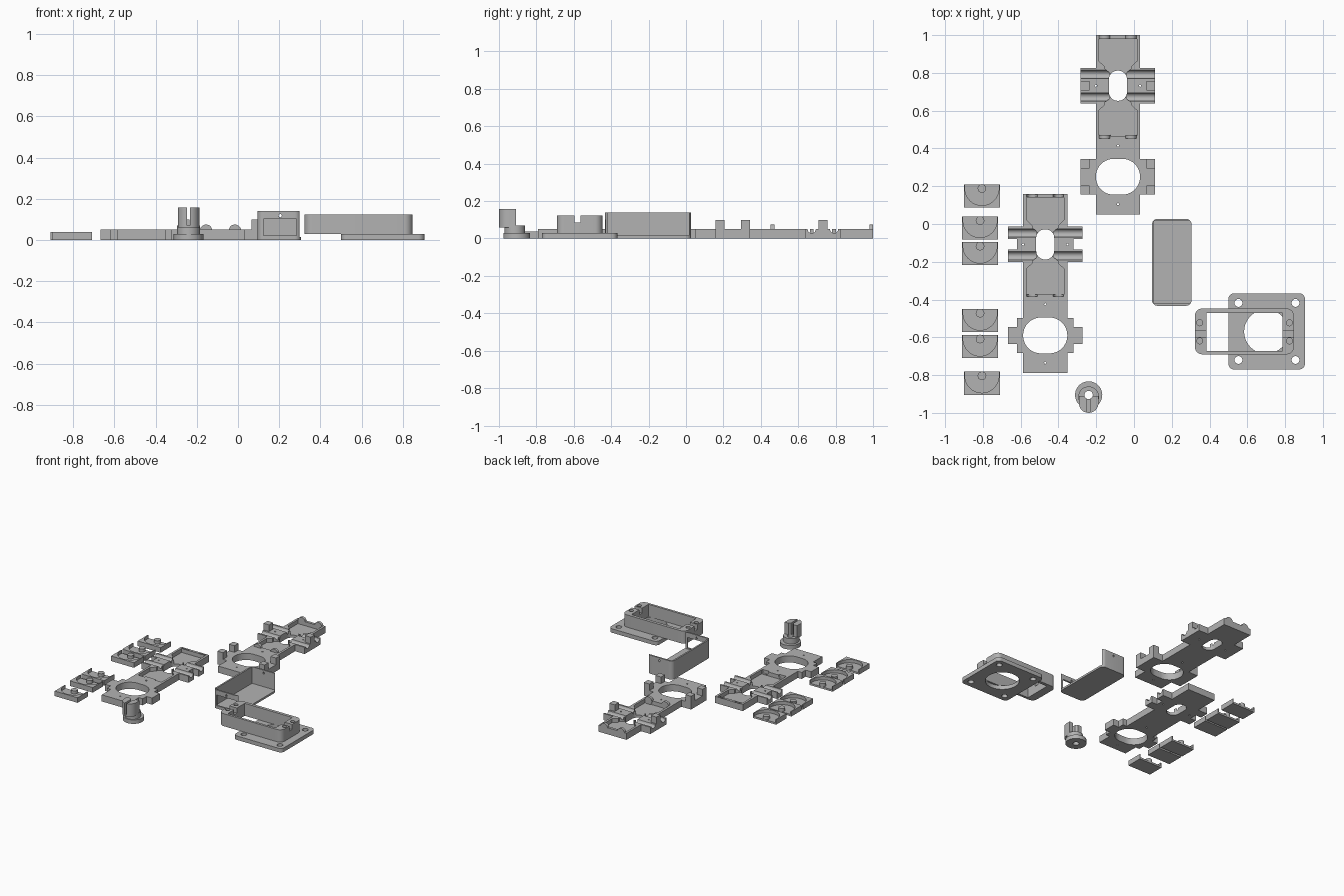
import bpy, bmesh
from math import cos, sin, pi, radians

if "Cube" in bpy.data.objects:
    bpy.data.objects.remove(bpy.data.objects["Cube"])

grey = bpy.data.materials.new("plain grey")
grey.use_nodes = True
grey.diffuse_color = (0.45, 0.45, 0.45, 1)
grey.node_tree.nodes["Principled BSDF"].inputs["Base Color"].default_value = (0.45, 0.45, 0.45, 1)


def rounded(x, y, hx, hy, r=0.0, n=8):
    """Outline of a rectangle with corner radius r (a disc when hx = hy = r)."""
    if r == 0:
        return [(x - hx, y - hy), (x + hx, y - hy), (x + hx, y + hy), (x - hx, y + hy)]
    pts = []
    for k, (sx, sy) in enumerate([(1, 1), (-1, 1), (-1, -1), (1, -1)]):
        for i in range(n + 1):
            a = (k + i / n) * pi / 2
            p = (x + sx * (hx - r) + r * cos(a), y + sy * (hy - r) + r * sin(a))
            if not pts or abs(p[0] - pts[-1][0]) + abs(p[1] - pts[-1][1]) > 1e-5:
                pts.append(p)
    if abs(pts[0][0] - pts[-1][0]) + abs(pts[0][1] - pts[-1][1]) < 1e-5:
        pts.pop()
    return pts


def disc(x, y, r, n=8):
    return rounded(x, y, r, r, r, n)


def span(x0, x1, y0, y1, r=0.0):
    return rounded((x0 + x1) / 2, (y0 + y1) / 2, (x1 - x0) / 2, (y1 - y0) / 2, r)


def prism(name, outline, lo, hi, axis="z"):
    """Extrude an outline from lo to hi along an axis."""
    place = {"z": lambda u, v, w: (u, v, w),
             "x": lambda u, v, w: (w, u, v),
             "y": lambda u, v, w: (u, w, v)}[axis]
    bm = bmesh.new()
    rings = [[bm.verts.new(place(u, v, w)) for u, v in outline] for w in (lo, hi)]
    bm.faces.new(rings[0])
    bm.faces.new(rings[1])
    for i in range(len(outline)):
        j = (i + 1) % len(outline)
        bm.faces.new((rings[0][i], rings[0][j], rings[1][j], rings[1][i]))
    bmesh.ops.recalc_face_normals(bm, faces=bm.faces)
    mesh = bpy.data.meshes.new(name)
    bm.to_mesh(mesh)
    bm.free()
    mesh.materials.append(grey)
    obj = bpy.data.objects.new(name, mesh)
    bpy.context.collection.objects.link(obj)
    return obj


def combine(obj, tools, operation):
    """Apply a list of prism descriptions to obj, then drop the helpers."""
    helpers = []
    for t in tools:
        h = prism("helper", *t)
        h.hide_render = True
        m = obj.modifiers.new("shape", "BOOLEAN")
        m.operation, m.object, m.solver = operation, h, "EXACT"
        helpers.append(h)
    graph = bpy.context.evaluated_depsgraph_get()
    mesh = bpy.data.meshes.new_from_object(obj.evaluated_get(graph))
    obj.modifiers.clear()
    obj.data = mesh
    for h in helpers:
        bpy.data.objects.remove(h)


def add(obj, *tools):
    combine(obj, tools, "UNION")


def cut(obj, *tools):
    combine(obj, tools, "DIFFERENCE")


def finish(obj):
    bpy.ops.object.select_all(action="DESELECT")
    obj.select_set(True)
    bpy.context.view_layer.objects.active = obj
    bpy.ops.object.shade_smooth_by_angle(angle=radians(30))


T = 0.05  # plate thickness


def mounting_plate(name, x, y, male):
    """Long plate with a large hole, a grooved clamp and two trays; x, y is its front middle."""
    ring, clamp, back, w, wing = y + 0.2, y + 0.682, y + 0.95, 0.117, 0.197
    plate = prism(name, span(x - w, x + w, y, back), 0, T)
    if male:
        add(plate, (rounded(x, ring, wing, 0.093), 0, T), (rounded(x, clamp, wing, 0.095), 0, T))
    else:
        add(plate, (rounded(x, ring, 0.15, 0.092), 0, T), (rounded(x, ring, wing, 0.046), 0, T))
        add(plate, (rounded(x, clamp, wing, 0.094), 0, T))
        cut(plate, *[(rounded(x + s * 0.18, clamp, 0.03, 0.028), -1, 1) for s in (-1, 1)])

    # trays narrowing toward the clamp
    def tray(far, near, d):
        half = [(0.1, far), (0.1, near - d * 0.03), (0.068, near), (0.068, near + d * 0.012),
                (0.04, near + d * 0.035)]
        return [(x + a, b) for a, b in half] + [(x - a, b) for a, b in reversed(half)]

    cut(plate, (tray(back - 0.02, clamp + 0.1, -1), 0.02, 1), (tray(clamp - 0.265, clamp - 0.1, 1), 0.02, 1))

    # clamp grooves on both wings
    for s in (-1, 1):
        ends = sorted((x + s * 0.045, x + s * 0.3))
        cut(plate, *[(disc(clamp + e * 0.06, T, 0.022, 4), *ends, "x") for e in (-1, 1)])

    # through holes
    cut(plate, (rounded(x, ring, w, 0.095, 0.094, 10), -1, 1),
        (rounded(x, clamp, 0.048, 0.08, 0.047), -1, 1))
    pins = [(x, ring + 0.165), (x, ring - 0.145), (x - w, clamp), (x + w, clamp)]
    cut(plate, *[(disc(a, b, 0.006, 2), -1, 1) for a, b in pins])

    # interlocking tabs or the sockets that take them
    tabs = [(x + s * 0.07, b) for s in (-1, 1) for b in (clamp - 0.27, back - 0.01)]
    if male:
        add(plate, *[(disc(a, T - 0.005, 0.03, 5), b - 0.01, b + 0.01, "y") for a, b in tabs])
        posts = [(s * 0.174, b) for s in (-1, 1) for b in (ring - 0.069, ring + 0.069, clamp)]
        add(plate, *[(rounded(x + a, b, 0.023, 0.024), 0.01, 0.1) for a, b in posts])
    else:
        cut(plate, *[(disc(a, T, 0.028, 5), b - 0.007, b + 0.007, "y") for a, b in tabs])
    finish(plate)


mounting_plate("rear_mounting_plate", -0.085, 0.05, True)
mounting_plate("side_mounting_plate", -0.47, -0.79, False)


def bearing_block(name, x, back):
    """Small block with a half round pocket and a central boss."""
    block = prism(name, span(x - 0.096, x + 0.096, back - 0.122, back), 0, 0.038)
    hub = back - 0.022
    cut(block, (disc(x, hub, 0.09, 8), 0.014, 1),
        (span(x - 0.0895, x + 0.0895, hub, back + 0.05), 0.014, 1))
    add(block, (disc(x, hub, 0.023, 4), 0.005, 0.037))
    finish(block)


blocks = [(-0.805, 0.21), (-0.815, 0.04), (-0.815, -0.095),
          (-0.815, -0.45), (-0.815, -0.587), (-0.805, -0.782)]
for i, (bx, by) in enumerate(blocks):
    bearing_block("bearing_block_%d" % (i + 1), bx, by)

# open-sided cover with a window in its front end
cover = prism("open_cover", span(0.095, 0.305, -0.433, 0.027, 0.03), 0, 0.14)
cut(cover, (span(0.107, 0.4, -0.421, 0.015), 0.015, 1))
cut(cover, (span(0.123, 0.284, 0.022, 0.102), -0.5, -0.4, "y"),
    (disc(0.205, 0.118, 0.008, 2), -0.5, 0.1, "y"))
finish(cover)

# flanged housing
housing = prism("flanged_housing", span(0.50, 0.905, -0.77, -0.367, 0.03), 0, 0.03)
cut(housing, (disc(0.70, -0.57, 0.117, 10), -1, 1))
cut(housing, *[(disc(a, b, 0.021, 4), -1, 1) for a in (0.553, 0.855) for b in (-0.418, -0.72)])
finish(housing)

frame = prism("housing_frame", span(0.322, 0.847, -0.69, -0.447, 0.04), 0.029, 0.123)
cut(frame, (span(0.385, 0.785, -0.672, -0.47), -1, 1))
cut(frame, (span(0.2, 1, -0.597, -0.563), 0.085, 1))
cut(frame, *[(disc(a, b, 0.016, 4), 0.06, 1) for a in (0.348, 0.823) for b in (-0.523, -0.619)])
finish(frame)

# slotted knob
kx, ky = -0.24, -0.905
knob = prism("slotted_knob", disc(kx, ky, 0.072, 10), 0, 0.03)
add(knob, (disc(kx, ky - 0.01, 0.055, 8), 0.01, 0.07))
add(knob, (disc(kx, ky - 0.043, 0.052, 8), 0.06, 0.158),
    (span(kx - 0.052, kx + 0.052, ky - 0.043, ky - 0.005), 0.06, 0.158))
cut(knob, (span(kx - 0.1, kx + 0.1, ky - 0.005, ky + 0.2), 0.07, 1))
cut(knob, (disc(kx, ky, 0.022, 6), -1, 1),
    (span(kx - 0.008, kx + 0.008, ky - 0.2, ky), 0.07, 1))
finish(knob)
